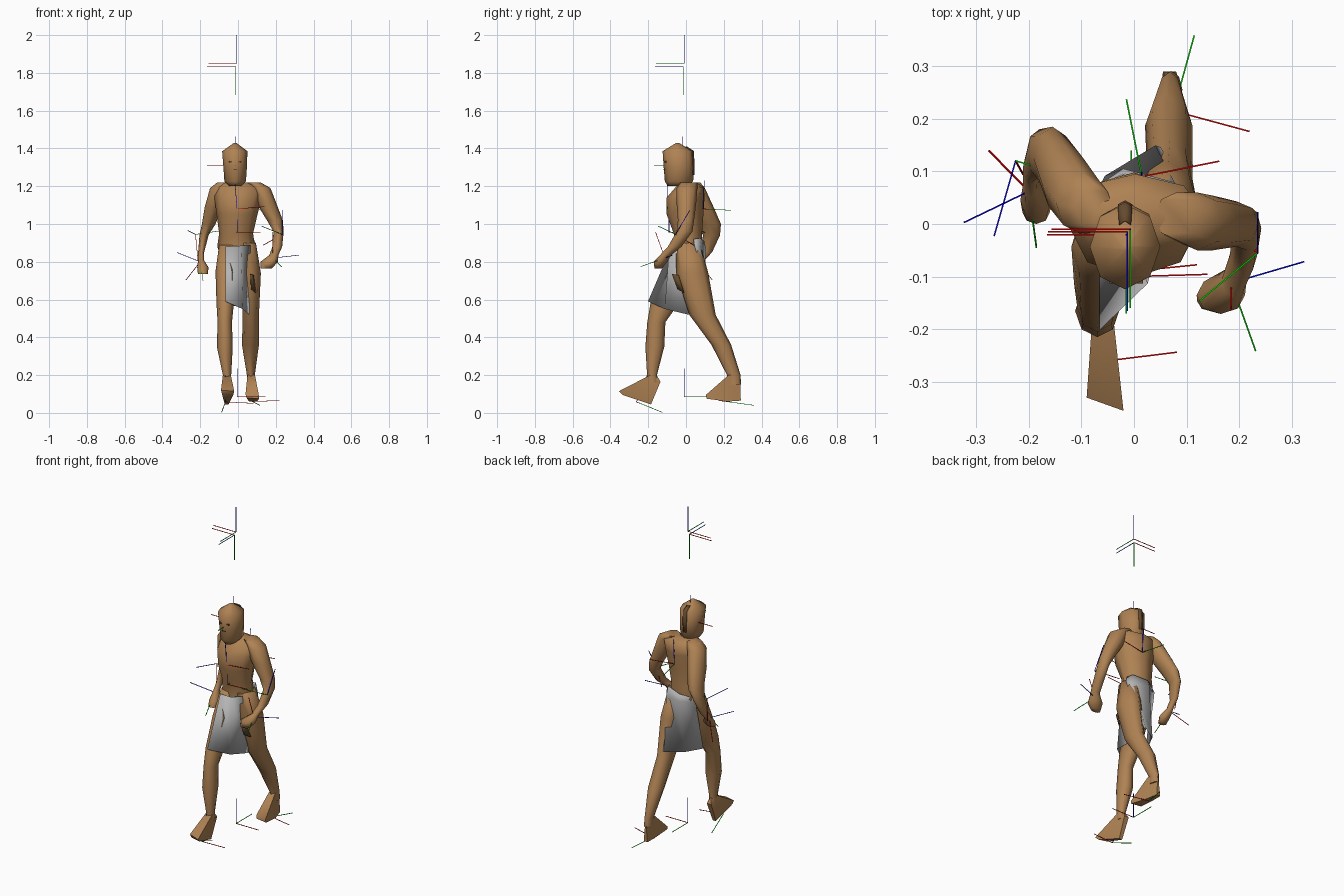
import bpy, bmesh, math
from mathutils import Vector


def material(name, rgb):
    m = bpy.data.materials.new(name)
    m.diffuse_color = (*rgb, 1)
    return m


SKIN = material("skin brown", (0.43, 0.225, 0.088))
CLOTH = material("cloth grey", (0.46, 0.46, 0.46))
DARK = material("dark brown", (0.13, 0.07, 0.028))
RED = material("axis red", (0.75, 0.0, 0.0))
GREEN = material("axis green", (0.0, 0.65, 0.0))
BLUE = material("axis blue", (0.0, 0.0, 0.65))


def finish(name, bm, mat, angle=85):
    bmesh.ops.recalc_face_normals(bm, faces=bm.faces)
    me = bpy.data.meshes.new(name)
    bm.to_mesh(me)
    bm.free()
    me.materials.append(mat)
    ob = bpy.data.objects.new(name, me)
    bpy.context.collection.objects.link(ob)
    if angle:
        bpy.ops.object.select_all(action='DESELECT')
        ob.select_set(True)
        bpy.context.view_layer.objects.active = ob
        bpy.ops.object.shade_smooth_by_angle(angle=math.radians(angle))
    return ob


def loft(name, sections, n=8):
    """Skin horizontal elliptical sections (x, y, z, rx, ry) and cap both ends."""
    bm = bmesh.new()
    rings = []
    for x, y, z, rx, ry in sections:
        rings.append([bm.verts.new((x + rx * math.cos(2 * math.pi * i / n),
                                    y + ry * math.sin(2 * math.pi * i / n), z))
                      for i in range(n)])
    for a, b in zip(rings, rings[1:]):
        for i in range(n):
            j = (i + 1) % n
            bm.faces.new((a[i], a[j], b[j], b[i]))
    bm.faces.new(rings[0])
    bm.faces.new(rings[-1])
    return finish(name, bm, SKIN)


def hull(name, points):
    bm = bmesh.new()
    for p in points:
        bm.verts.new(p)
    bmesh.ops.convex_hull(bm, input=bm.verts)
    return finish(name, bm, SKIN, 45)


def panel(name, *rows, mat=CLOTH):
    """Thin sheet through rows of points."""
    bm = bmesh.new()
    grid = [[bm.verts.new(p) for p in row] for row in rows]
    for a, b in zip(grid, grid[1:]):
        for i in range(len(a) - 1):
            bm.faces.new((a[i], a[i + 1], b[i + 1], b[i]))
    ob = finish(name, bm, mat)
    mod = ob.modifiers.new("thickness", 'SOLIDIFY')
    mod.thickness = 0.003
    mod.offset = 0


def plate(name, centre, size):
    bm = bmesh.new()
    bmesh.ops.create_cube(bm, size=1)
    for v in bm.verts:
        v.co = Vector(centre) + Vector(c * s for c, s in zip(v.co, size))
    finish(name, bm, DARK, 0)


# Head and torso
loft("head", [(-.015, -.05, 1.2, .03, .045), (-.015, -.037, 1.225, .057, .075),
              (-.015, -.038, 1.3, .062, .08), (-.017, -.043, 1.385, .067, .081),
              (-.015, -.045, 1.43, .006, .006)])
loft("torso", [(.0, .01, .79, .075, .07), (-.01, .015, .88, .1, .072),
               (-.01, .01, .95, .09, .075), (-.005, -.005, 1.05, .108, .097),
               (0, -.002, 1.14, .125, .1), (.003, .02, 1.195, .13, .075),
               (-.01, .01, 1.22, .07, .045)])

# Face marks and dark hair strip down the back of the head
for s in (-1, 1):
    plate("eye", (-.015 + s * .025, -.109, 1.33), (.014, .009, .007))
plate("mouth", (-.015, -.114, 1.288), (.02, .009, .005))
panel("hair_strip",
      *[[(-.017 - w, y - .0075, z), (-.017, y, z), (-.017 + w, y - .0075, z)]
        for w, y, z in ((.011, .0425, 1.26), (.013, .0435, 1.32),
                        (.013, .0405, 1.386), (.011, .006, 1.408))], mat=DARK)

# Arms
loft("right_side_arm", [(.08, .015, 1.22, .04, .045), (.12, .005, 1.19, .052, .055),
                        (.15, .002, 1.11, .053, .052), (.195, .0, 1.02, .042, .043),
                        (.215, -.008, .96, .027, .042), (.208, -.06, .88, .026, .036),
                        (.19, -.108, .835, .024, .03), (.165, -.135, .8, .046, .036),
                        (.15, -.147, .765, .03, .02)])
loft("left_side_arm", [(-.075, .03, 1.22, .035, .045), (-.1, .04, 1.19, .048, .06),
                       (-.13, .08, 1.09, .046, .066), (-.155, .125, 1.0, .036, .06),
                       (-.18, .135, .94, .024, .045), (-.195, .108, .85, .016, .03),
                       (-.196, .075, .81, .015, .025), (-.186, .045, .77, .03, .035),
                       (-.186, .022, .735, .026, .022)])

# Legs: the left side strides forward, the right side trails
loft("forward_leg", [(-.05, .0, .89, .05, .062), (-.066, -.043, .75, .053, .07),
                     (-.068, -.113, .58, .046, .075), (-.07, -.157, .48, .038, .048),
                     (-.07, -.165, .35, .042, .05), (-.058, -.18, .2, .022, .026),
                     (-.058, -.175, .16, .022, .028)])
loft("trailing_leg", [(.045, .01, .9, .05, .065), (.065, .033, .74, .056, .085),
                      (.068, .087, .52, .043, .07), (.066, .187, .36, .045, .052),
                      (.068, .253, .2, .021, .036), (.07, .255, .15, .022, .036)])

# Feet
hull("forward_foot", [(-.08, -.19, .2), (-.038, -.19, .2), (-.058, -.155, .2),
                      (-.075, -.135, .165), (-.045, -.135, .165),
                      (-.09, -.33, .12), (-.02, -.355, .115), (-.085, -.325, .1),
                      (-.025, -.335, .095), (-.07, -.185, .045), (-.05, -.185, .045)])
hull("trailing_foot", [(.05, .225, .2), (.09, .225, .2), (.07, .288, .2),
                       (.055, .29, .065), (.08, .29, .065), (.04, .12, .1),
                       (.11, .105, .095), (.045, .115, .08), (.112, .11, .075),
                       (.06, .22, .06), (.1, .22, .06)])

# Loincloth
panel("front_cloth",
      [(-.066, -.075, .88), (.015, -.087, .885), (.066, -.052, .89)],
      [(-.066, -.2, .59), (.025, -.112, .55), (.058, .015, .52)])
panel("back_cloth",
      [(.083, .04, .92), (.068, .072, .925), (-.02, .095, .91), (-.098, .055, .885)],
      [(.096, .045, .885), (.076, .078, .87), (-.02, .104, .87), (-.1, .05, .86)],
      [(.05, .145, .56), (.04, .148, .565), (-.055, .09, .565), (-.106, -.015, .56)])

# Dark flap beside the cloth on the trailing thigh
panel("thigh_flap", [(.066, -.074, .735), (.082, -.04, .73)],
      [(.07, -.045, .655), (.094, -.01, .635)], mat=DARK)


# Axis markers: three thin rods each; the red one follows from the other two
def rod(bm, start, vec, mat_index, r=.002):
    z = vec.normalized()
    x = z.orthogonal().normalized()
    y = z.cross(x)
    ends = [[bm.verts.new(start + vec * t + (x * math.cos(a) + y * math.sin(a)) * r)
             for a in (0, math.pi / 2, math.pi, 3 * math.pi / 2)] for t in (0, 1)]
    faces = [bm.faces.new(e) for e in ends]
    faces += [bm.faces.new((ends[0][i], ends[0][i - 1], ends[1][i - 1], ends[1][i]))
              for i in range(4)]
    for f in faces:
        f.material_index = mat_index


def axes(name, origin, green, blue, length=.15):
    g, b = Vector(green).normalized(), Vector(blue).normalized()
    bm = bmesh.new()
    for i, v in enumerate((g.cross(b).normalized(), g, b)):
        rod(bm, Vector(origin), v * length, i)
    ob = finish(name, bm, RED, 0)
    ob.data.materials.append(GREEN)
    ob.data.materials.append(BLUE)


axes("ground_axes", (-.005, -.01, .085), (0, 1, 0), (0, 0, 1))
axes("upper_axes", (-.007, -.01, 1.85), (0, -1, 0), (0, 0, 1))
axes("lower_axes", (-.013, -.015, 1.832), (0, 0, -1), (0, -1, 0))
axes("head_axes", (-.015, -.02, 1.312), (0, -1, 0), (0, 0, 1))
axes("chest_axes", (-.005, -.1, 1.08), (-.03, 1, 0), (-.08, 0, 1), .145)
axes("belly_axes", (-.005, -.09, .957), (-.1, 1, 0), (0, 0, 1), .125)
axes("back_axes", (.015, .09, 1.08), (-.2, 1, -.05), (0, .05, 1))
axes("right_elbow_axes", (.235, -.055, .945), (-.115, -.095, .045), (0, .08, .135))
axes("right_hand_axes", (.185, -.112, .82), (.05, -.14, -.05), (.137, .04, .015), .145)
axes("left_hand_axes", (-.2, .062, .8), (.015, -.11, -.1), (-.125, -.06, .05), .145)
axes("left_elbow_axes", (-.225, .12, .945), (.14, -.04, .02), (-.04, -.14, .02))
axes("forward_foot_axes", (-.067, -.262, .058), (-.02, .14, -.0562), (0, .056, .14))
axes("trailing_foot_axes", (.075, .215, .06), (.04, .145, -.02), (0, .02, .145))
